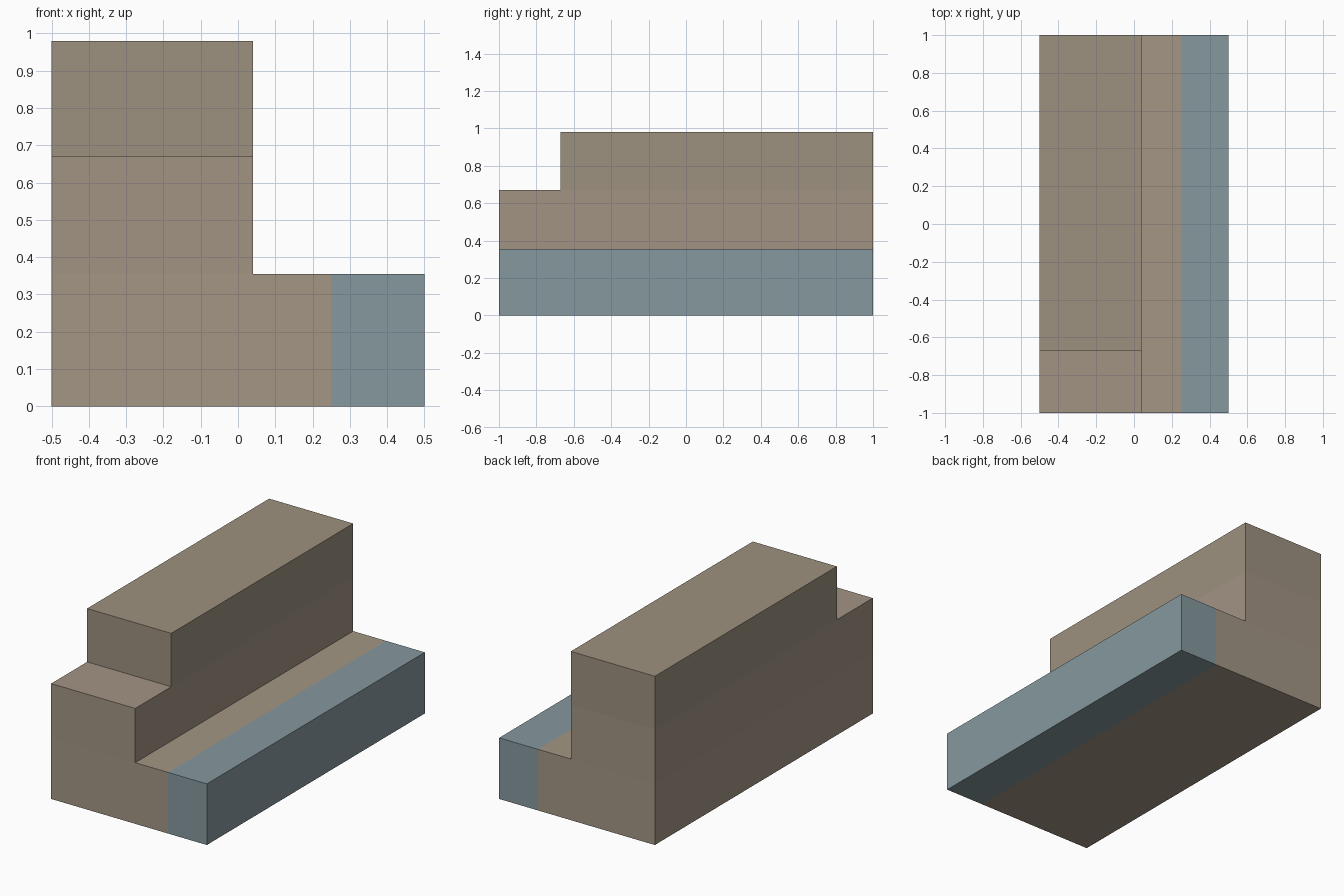
import bpy, bmesh

if "Cube" in bpy.data.objects:
    bpy.data.objects.remove(bpy.data.objects["Cube"])

# Cut positions along each axis; the block is a stepped solid on this grid
X = [-0.5, 0.04, 0.25, 0.5]
Y = [-1.0, -0.67, 1.0]
Z = [0.0, 0.355, 0.67, 0.98]


def material(name, rgb):
    m = bpy.data.materials.new(name)
    m.diffuse_color = (*rgb, 1.0)
    m.use_nodes = True
    m.node_tree.nodes["Principled BSDF"].inputs["Base Color"].default_value = m.diffuse_color
    return m


# Which cells are solid, and which colour each one takes
solid = {}
for i in range(3):
    for j in range(2):
        solid[i, j, 0] = 3 if i == 2 else 0   # base slab, blue edge strip
for j in range(2):
    solid[0, j, 1] = 1                        # middle tier, full length
solid[0, 1, 2] = 2                            # top tier, set back at the front

bm = bmesh.new()
verts = {}


def vert(key):
    if key not in verts:
        i, j, k = key
        verts[key] = bm.verts.new((X[i], Y[j], Z[k]))
    return verts[key]


# Skin only the outside of the solid, so the body is one closed mesh
for cell, mat in solid.items():
    for axis in range(3):
        for side in (0, 1):
            nb = list(cell)
            nb[axis] += 2 * side - 1
            if tuple(nb) in solid:
                continue
            u, v = (axis + 1) % 3, (axis + 2) % 3
            corners = []
            for du, dv in ((0, 0), (1, 0), (1, 1), (0, 1)):
                c = list(cell)
                c[axis] += side
                c[u] += du
                c[v] += dv
                corners.append(vert(tuple(c)))
            face = bm.faces.new(corners if side else corners[::-1])
            face.material_index = mat

mesh = bpy.data.meshes.new("stepped_block")
bm.to_mesh(mesh)
bm.free()

# Three close browns for the tiers, blue-grey for the outer strip
for name, rgb in (("base_brown", (0.37, 0.305, 0.235)),
                  ("middle_brown", (0.36, 0.295, 0.23)),
                  ("top_brown", (0.34, 0.285, 0.215)),
                  ("strip_blue_grey", (0.24, 0.315, 0.342))):
    mesh.materials.append(material(name, rgb))

block = bpy.data.objects.new("stepped_block", mesh)
bpy.context.collection.objects.link(block)
